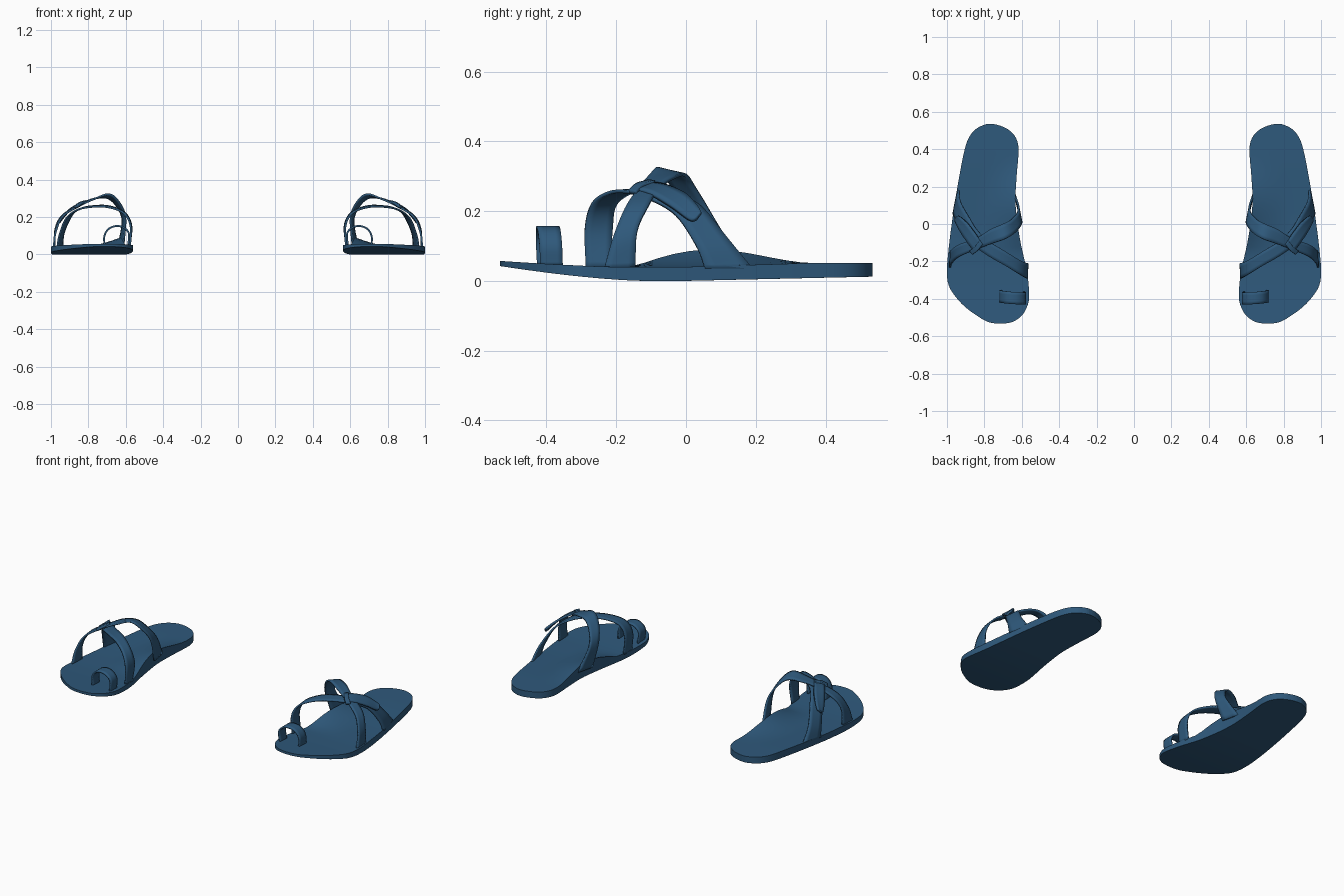
import bpy, math
from mathutils import Vector

if "Cube" in bpy.data.objects:
    bpy.data.objects.remove(bpy.data.objects["Cube"])

blue = bpy.data.materials.new("navy blue")
blue.diffuse_color = (0.028, 0.1, 0.2, 1)
blue.use_nodes = True
blue.node_tree.nodes["Principled BSDF"].inputs["Base Color"].default_value = blue.diffuse_color


def catmull(points, steps):
    """Smooth path through points of any dimension."""
    pts = [Vector(p) for p in points]
    pts = [pts[0] * 2 - pts[1]] + pts + [pts[-1] * 2 - pts[-2]]
    out = []
    for a, b, c, d in zip(pts, pts[1:], pts[2:], pts[3:]):
        for s in range(steps):
            t = s / steps
            out.append(0.5 * (2 * b + (c - a) * t + (2 * a - 5 * b + 4 * c - d) * t * t
                              + (3 * b - a - 3 * c + d) * t ** 3))
    out.append(pts[-2])
    return out


def add_mesh(name, verts, faces, thickness=0, bevel=0):
    """Make one part for the right foot and mirror it to the left."""
    me = bpy.data.meshes.new(name)
    me.from_pydata([tuple(v) for v in verts], [], faces)
    me.materials.append(blue)
    ob = bpy.data.objects.new(name, me)
    bpy.context.collection.objects.link(ob)
    bpy.ops.object.select_all(action='DESELECT')
    bpy.context.view_layer.objects.active = ob
    ob.select_set(True)
    bpy.ops.object.mode_set(mode='EDIT')
    bpy.ops.mesh.select_all(action='SELECT')
    bpy.ops.mesh.normals_make_consistent(inside=False)
    bpy.ops.object.mode_set(mode='OBJECT')
    bpy.ops.object.shade_smooth_by_angle(angle=math.radians(35))
    if thickness:
        m = ob.modifiers.new("thickness", 'SOLIDIFY')
        m.thickness, m.offset = thickness, 0
    if bevel:
        m = ob.modifiers.new("bevel", 'BEVEL')
        m.width, m.segments, m.limit_method = bevel, 2, 'ANGLE'
        m.angle_limit = math.radians(50)
    m = ob.modifiers.new("other foot", 'MIRROR')
    m.use_mirror_merge = False
    return ob


def strap(name, front, rear, thickness=0.01, cols=4, steps=6):
    """Ribbon stretched between two smooth edge curves."""
    a, b = catmull(front, steps), catmull(rear, steps)
    verts = [p.lerp(q, j / cols) for p, q in zip(a, b) for j in range(cols + 1)]
    w = cols + 1
    faces = [(i * w + j, i * w + j + 1, (i + 1) * w + j + 1, (i + 1) * w + j)
             for i in range(len(a) - 1) for j in range(cols)]
    return add_mesh(name, verts, faces, thickness)


# Sole: rows of (y, inner x, outer x) lofted, with toe spring and raised inner arch
outline = [(-.533, .695, .735), (-.522, .645, .785), (-.49, .60, .84), (-.45, .575, .895),
           (-.40, .561, .945), (-.33, .563, .99), (-.24, .575, 1.0), (-.08, .61, .985),
           (.10, .633, .96), (.25, .628, .935), (.40, .617, .905), (.47, .637, .878),
           (.51, .68, .842), (.53, .73, .802), (.535, .76, .782)]


def top_z(y, u):
    toe = max(0, -.2 - y) / .33
    base = .04 + .017 * toe ** 1.3 + .011 * min(1, max(0, y) / .35)
    s = (y + .16) / .52
    arch = math.sin(math.pi * s ** .8) ** 1.5 if 0 < s < 1 else 0
    return base + .048 * arch * max(0, 1 - u * 1.7) ** 1.6


def bottom_z(y):
    toe = max(0, -.12 - y) / .41
    return .042 * toe ** 1.5 + .012 * max(0, y) / .53


N = 16
verts, faces = [], []
rows = catmull(outline, 4)
for y, xi, xo in rows:
    us = [j / N for j in range(N + 1)]
    verts += [(xi + (xo - xi) * u, y, top_z(y, u)) for u in us]
    verts += [(xi + (xo - xi) * u, y, bottom_z(y)) for u in reversed(us)]
W = 2 * (N + 1)
for i in range(len(rows) - 1):
    for j in range(W):
        k = (j + 1) % W
        faces.append((i * W + j, i * W + k, (i + 1) * W + k, (i + 1) * W + j))
for r in (0, len(rows) - 1):
    for j in range(N):
        faces.append((r * W + j, r * W + j + 1, r * W + W - 2 - j, r * W + W - 1 - j))
add_mesh("sole", verts, faces, bevel=0.004)

# Strap from the inner front to the outer rear
strap("instep_strap",
      [(.578, -.287, .035), (.574, -.29, .15), (.61, -.27, .22), (.69, -.222, .252),
       (.78, -.17, .255), (.86, -.11, .238), (.92, -.03, .19), (.955, .03, .1), (.966, .055, .035)],
      [(.582, -.215, .035), (.57, -.21, .15), (.605, -.198, .222), (.69, -.145, .258),
       (.78, -.09, .258), (.84, -.03, .245), (.885, .04, .215), (.93, .12, .12), (.94, .19, .035)])

# Strap from the outer front over the top to the inner rear
strap("crossing_strap",
      [(.985, -.235, .035), (.975, -.21, .12), (.935, -.175, .205), (.84, -.135, .264),
       (.76, -.105, .3), (.69, -.08, .322), (.64, -.05, .285), (.603, .0, .2), (.612, .05, .05)],
      [(.98, -.145, .035), (.975, -.14, .14), (.935, -.11, .212), (.84, -.075, .268),
       (.77, -.03, .298), (.70, .0, .302), (.65, .03, .26), (.617, .08, .18), (.638, .16, .05)])

# Folded-back strap end with a rounded tip
strap("strap_tab",
      [(.85, -.15, .262), (.885, -.105, .25), (.925, -.045, .215), (.953, .01, .175), (.955, .03, .178)],
      [(.815, -.1, .28), (.845, -.055, .272), (.888, .0, .247), (.925, .033, .213), (.942, .044, .195)],
      thickness=0.012)

# Small loop that the tab is threaded through
strap("strap_loop",
      [(.862, -.163, .255), (.835, -.142, .274), (.808, -.108, .284)],
      [(.877, -.143, .251), (.85, -.122, .272), (.823, -.088, .282)],
      thickness=0.014)

# Toe loop
toe = [(.588, -.427, .045), (.583, -.43, .11), (.61, -.43, .143), (.65, -.428, .152),
       (.69, -.424, .138), (.714, -.42, .1), (.714, -.418, .045)]
strap("toe_loop", toe, [(x, y + .065, z) for x, y, z in toe])
